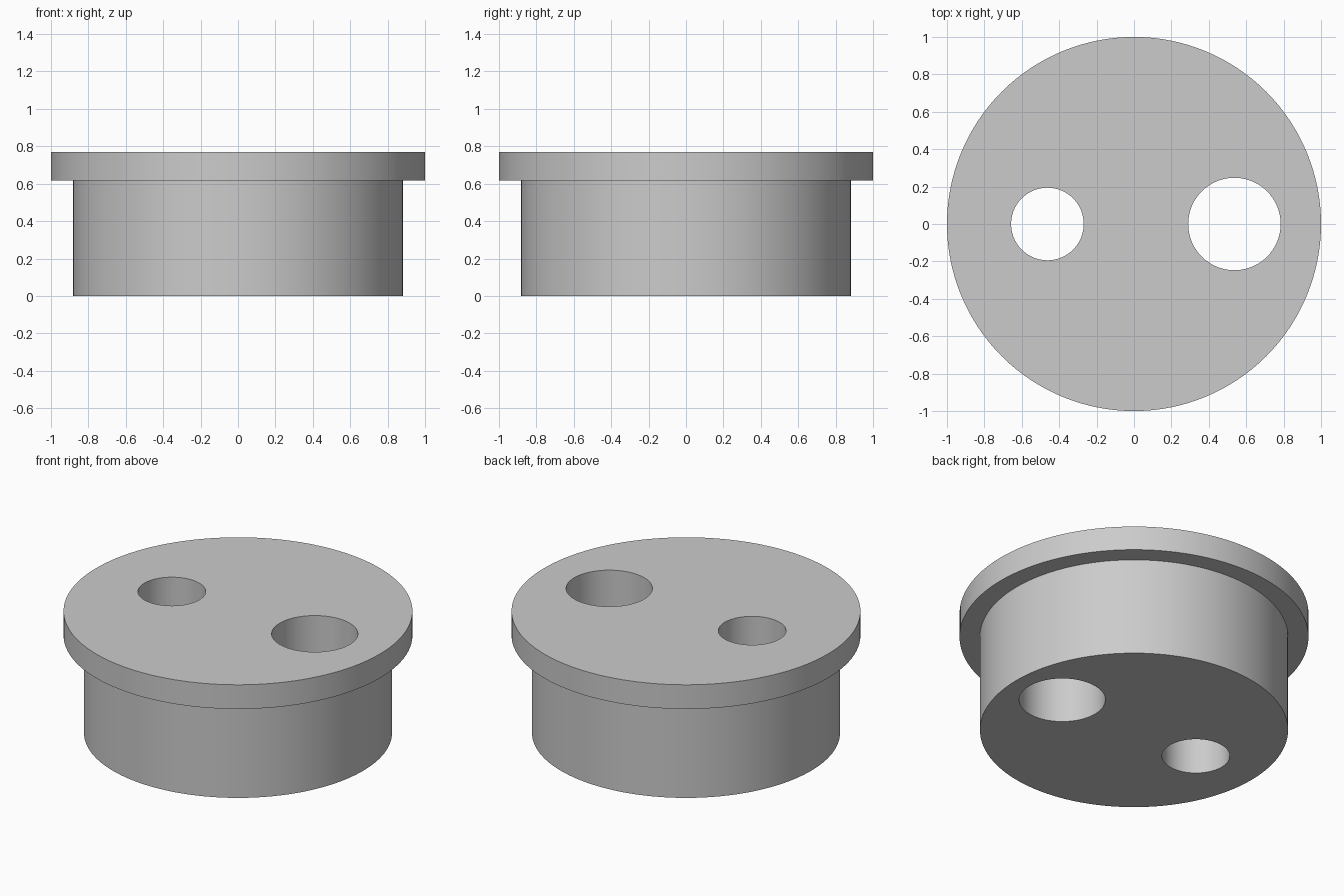
import bpy
import math

cube = bpy.data.objects.get("Cube")
if cube:
    bpy.data.objects.remove(cube, do_unlink=True)

SEGMENTS = 128
HEIGHT = 0.77

grey = bpy.data.materials.new("plain grey")
grey.use_nodes = True
colour = (0.6, 0.6, 0.6, 1)
grey.diffuse_color = colour
grey.node_tree.nodes["Principled BSDF"].inputs["Base Color"].default_value = colour


def lathe(name, profile, x=0):
    """Closed solid of revolution from (radius, height) points, bottom to top."""
    verts, faces = [], []
    for radius, z in profile:
        for i in range(SEGMENTS):
            a = math.tau * i / SEGMENTS
            verts.append((radius * math.cos(a), radius * math.sin(a), z))
    for ring in range(len(profile) - 1):
        low, high = ring * SEGMENTS, (ring + 1) * SEGMENTS
        for i in range(SEGMENTS):
            j = (i + 1) % SEGMENTS
            faces.append((low + i, low + j, high + j, high + i))
    faces.append(tuple(reversed(range(SEGMENTS))))
    faces.append(tuple(range(len(verts) - SEGMENTS, len(verts))))
    mesh = bpy.data.meshes.new(name)
    mesh.from_pydata(verts, [], faces)
    mesh.materials.append(grey)
    obj = bpy.data.objects.new(name, mesh)
    obj.location.x = x
    bpy.context.collection.objects.link(obj)
    return obj


# Plug body with its wider top flange
plug = lathe("flanged_plug", [(0.883, 0), (0.883, 0.617), (1, 0.617), (1, HEIGHT)])
bpy.ops.object.select_all(action="DESELECT")
bpy.context.view_layer.objects.active = plug
plug.select_set(True)

# Small and large through holes
for name, x, radius in (("small_hole", -0.463, 0.194), ("large_hole", 0.537, 0.247)):
    cutter = lathe(name, [(radius, -0.1), (radius, HEIGHT + 0.1)], x)
    cutter.hide_render = True
    cut = plug.modifiers.new(name, "BOOLEAN")
    cut.operation = "DIFFERENCE"
    cut.solver = "EXACT"
    cut.object = cutter
    bpy.ops.object.modifier_apply(modifier=cut.name)
    bpy.data.objects.remove(cutter, do_unlink=True)

# Smooth walls, crisp rims
bpy.ops.object.shade_smooth_by_angle(angle=math.radians(30))
